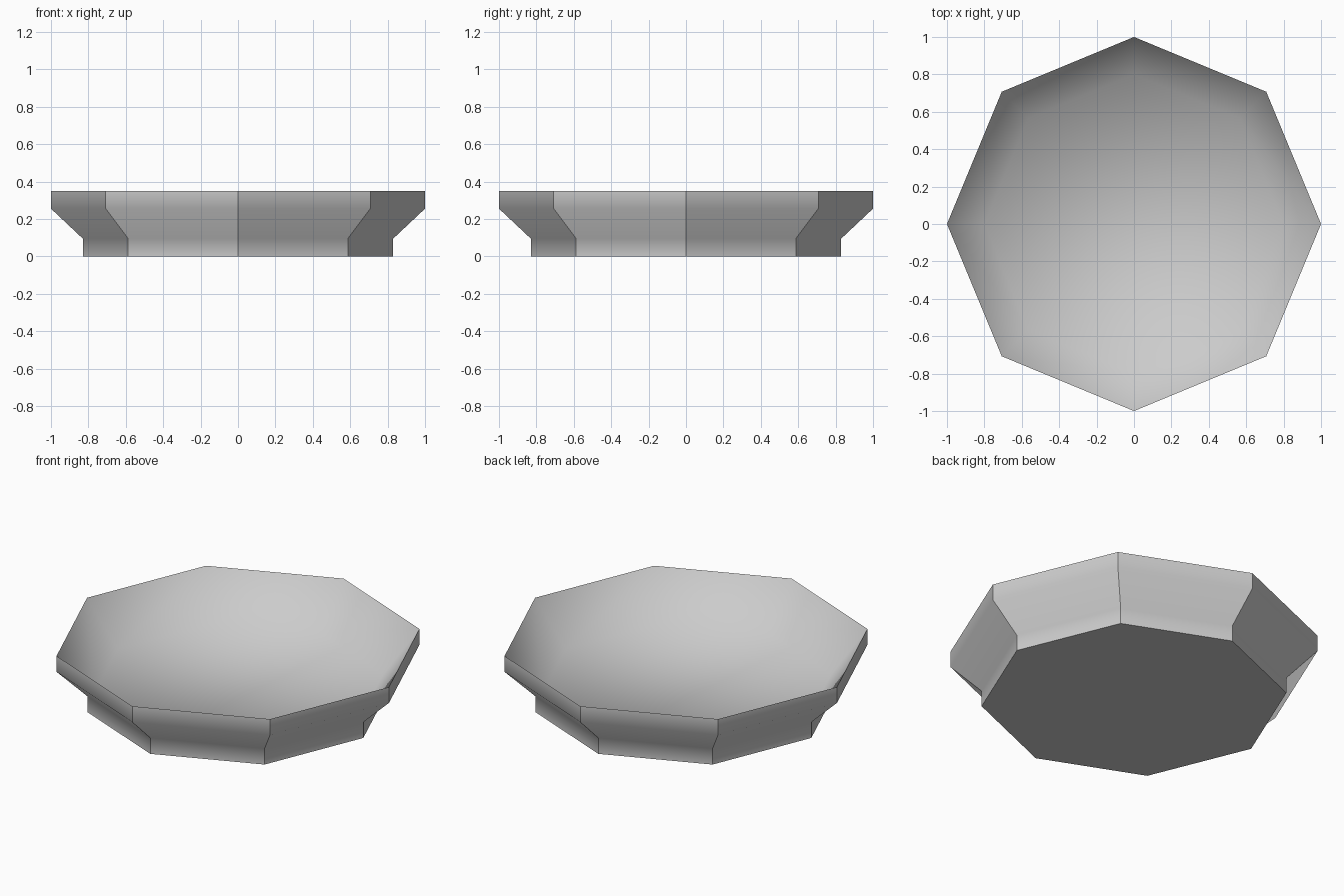
import bpy, bmesh
from math import cos, sin, pi

if "Cube" in bpy.data.objects:
    bpy.data.objects.remove(bpy.data.objects["Cube"])

SIDES = 8
# Profile from foot to rim, then down into the dish (radius, height)
PROFILE = [(0.83, 0.0), (0.83, 0.095), (1.0, 0.255), (1.0, 0.35), (0.80, 0.095)]
RIM = 3

bm = bmesh.new()
rings = [[bm.verts.new((r * cos(2 * pi * i / SIDES), r * sin(2 * pi * i / SIDES), z))
          for i in range(SIDES)] for r, z in PROFILE]

# Outer side bands and the sloping dish wall
for low, high in zip(rings, rings[1:]):
    for i in range(SIDES):
        j = (i + 1) % SIDES
        bm.faces.new((low[i], low[j], high[j], high[i]))

# Flat underside and dish floor
bm.faces.new(rings[0][::-1])
bm.faces.new(rings[-1])
bm.normal_update()

# Smooth shading, crisp at the foot, the rim and the outer upright corners
for f in bm.faces:
    f.smooth = True
for ring in (rings[0], rings[RIM]):
    for i in range(SIDES):
        bm.edges.get((ring[i], ring[i - 1])).smooth = False
for low, high in zip(rings[:RIM], rings[1:RIM + 1]):
    for a, b in zip(low, high):
        bm.edges.get((a, b)).smooth = False

mesh = bpy.data.meshes.new("octagonal_dish")
bm.to_mesh(mesh)
bm.free()
dish = bpy.data.objects.new("octagonal_dish", mesh)
bpy.context.collection.objects.link(dish)
